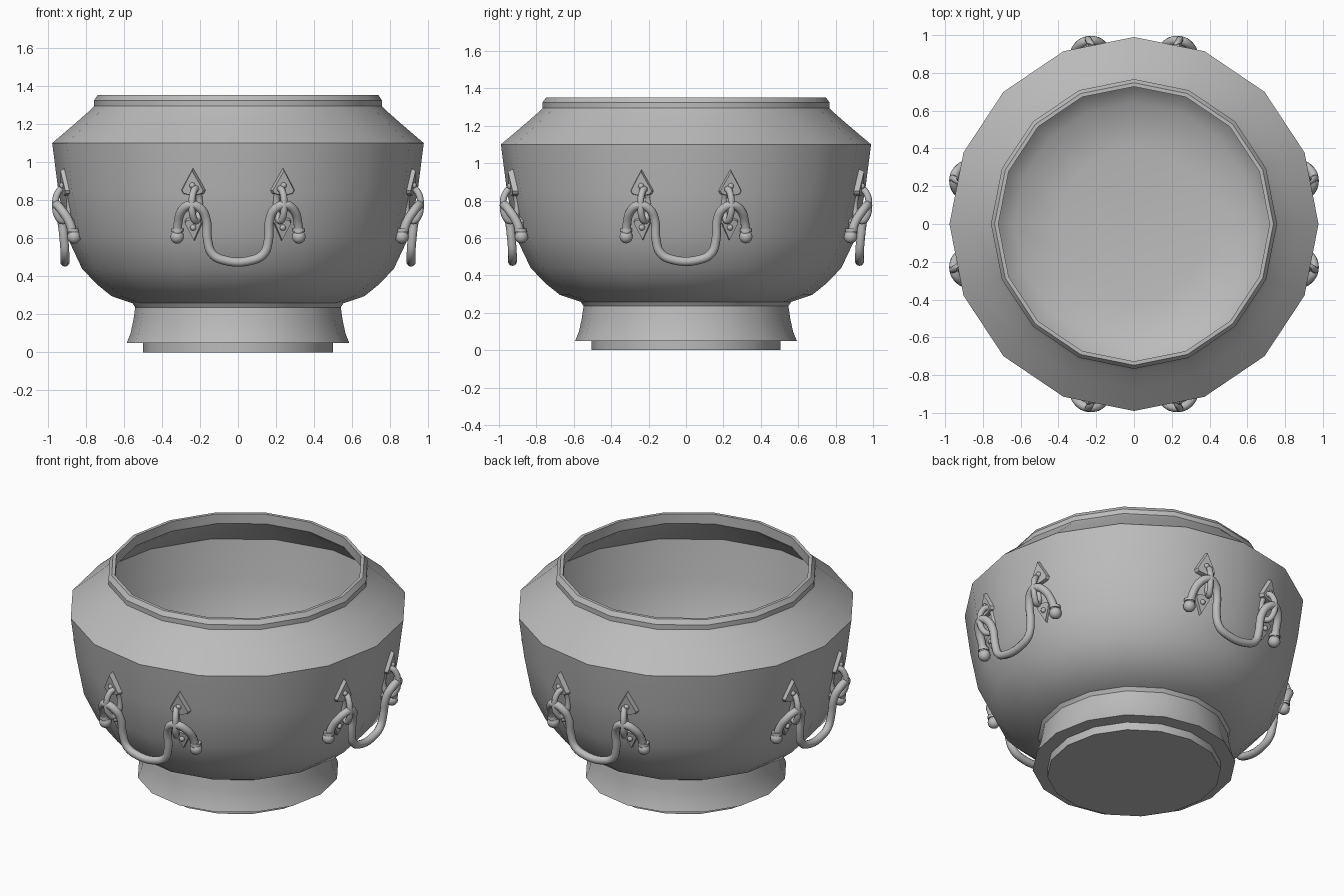
import bpy, bmesh, math
from mathutils import Matrix, Vector

cube = bpy.data.objects.get("Cube")
if cube:
    bpy.data.objects.remove(cube)

SIDES = 16
STRETCH = 1.013  # the pot is slightly deeper than wide

metal = bpy.data.materials.new("grey_metal")
metal.use_nodes = True
metal.diffuse_color = (0.5, 0.5, 0.5, 1)
metal.node_tree.nodes["Principled BSDF"].inputs["Base Color"].default_value = (0.5, 0.5, 0.5, 1)


def add_object(name, mesh, matrix=None):
    obj = bpy.data.objects.new(name, mesh)
    bpy.context.collection.objects.link(obj)
    if matrix is not None:
        obj.matrix_world = matrix
    if not mesh.materials:
        mesh.materials.append(metal)
    return obj


def smooth(obj, degrees):
    bpy.ops.object.select_all(action='DESELECT')
    obj.select_set(True)
    bpy.context.view_layer.objects.active = obj
    bpy.ops.object.shade_smooth_by_angle(angle=math.radians(degrees))


def lathe(name, profile):
    """Turn a (radius, height) profile around z and cap both ends."""
    bm = bmesh.new()
    rings = []
    for r, z in profile:
        turn = [math.tau * i / SIDES for i in range(SIDES)]
        rings.append([bm.verts.new((r * math.cos(a), r * STRETCH * math.sin(a), z)) for a in turn])
    for low, high in zip(rings, rings[1:]):
        for i in range(SIDES):
            j = (i + 1) % SIDES
            bm.faces.new((low[i], low[j], high[j], high[i]))
    bm.faces.new(rings[0][::-1])
    bm.faces.new(rings[-1])
    mesh = bpy.data.meshes.new(name)
    bm.to_mesh(mesh)
    bm.free()
    obj = add_object(name, mesh)
    smooth(obj, 32)
    return obj


# Foot: low plinth and flared skirt
lathe("foot_plinth", [(0.5, 0), (0.5, 0.06)])
lathe("foot_skirt", [(0.585, 0.05), (0.565, 0.1), (0.55, 0.17), (0.54, 0.24)])

# Bowl: outside up to the rim, then the inside back down to the floor
outside = [(0.54, 0.235), (0.555, 0.258), (0.665, 0.295), (0.745, 0.36), (0.82, 0.44),
           (0.9, 0.61), (0.945, 0.85), (0.977, 1.1)]
neck = [(0.86, 1.2), (0.775, 1.275), (0.757, 1.295), (0.757, 1.325), (0.738, 1.352),
        (0.718, 1.352), (0.718, 1.29), (0.74, 1.265)]
inside = [(r - 0.03, z + (0.03 if z < 0.5 else -0.015)) for r, z in reversed(outside[2:])]
lathe("bowl", outside + neck + inside + [(0.4, 0.29)])


def wall(z):
    """Outside radius of the bowl at a height."""
    for (r0, z0), (r1, z1) in zip(outside, outside[1:]):
        if z0 <= z <= z1:
            return r0 + (r1 - r0) * (z - z0) / (z1 - z0)


def tube(name, points, radius, cyclic=False):
    """Round tube through points, returned as a mesh."""
    curve = bpy.data.curves.new(name, 'CURVE')
    curve.dimensions = '3D'
    curve.bevel_depth = radius
    curve.bevel_resolution = 3
    curve.resolution_u = 5
    curve.use_fill_caps = True
    spline = curve.splines.new('BEZIER')
    spline.bezier_points.add(len(points) - 1)
    for bp, p in zip(spline.bezier_points, points):
        bp.co = p
        bp.handle_left_type = bp.handle_right_type = 'AUTO'
    spline.use_cyclic_u = cyclic
    temp = bpy.data.objects.new(name, curve)
    bpy.context.collection.objects.link(temp)
    graph = bpy.context.evaluated_depsgraph_get()
    mesh = bpy.data.meshes.new_from_object(temp.evaluated_get(graph))
    mesh.name = name
    bpy.data.objects.remove(temp)
    return mesh


def spade_plate(name, height, half_width):
    """Leaf-shaped plate standing in xz, with a rivet on its -y face."""
    half = [(0, 1), (0.25, 0.8), (0.7, 0.45), (1, 0.2), (0.85, 0.08), (0.4, 0.03)]
    outline = half + [(0, 0)] + [(-x, z) for x, z in reversed(half[1:])]
    bm = bmesh.new()
    back = bm.faces.new([bm.verts.new((x * half_width, 0.015, z * height)) for x, z in outline])
    front = bmesh.ops.extrude_face_region(bm, geom=[back])["geom"]
    for v in front:
        if isinstance(v, bmesh.types.BMVert):
            v.co = Vector((v.co.x * 0.85, -0.017, (v.co.z - 0.4 * height) * 0.87 + 0.4 * height))
    bmesh.ops.recalc_face_normals(bm, faces=bm.faces)
    spot = Matrix.Translation((0, -0.017, height * 0.4))
    bmesh.ops.create_uvsphere(bm, u_segments=12, v_segments=8, radius=0.016, matrix=spot)
    mesh = bpy.data.meshes.new(name)
    bm.to_mesh(mesh)
    bm.free()
    return mesh


# Swinging handle: (sideways, outward, height) from the hooked end to the middle
hook = [(0.32, 0.865, 0.61), (0.315, 0.885, 0.68), (0.295, 0.925, 0.745), (0.25, 0.952, 0.775),
        (0.2, 0.95, 0.758), (0.168, 0.93, 0.7), (0.16, 0.915, 0.59), (0.137, 0.91, 0.52),
        (0.08, 0.91, 0.486)]
path = [Vector((x, -d, z)) for x, d, z in hook]
bail_mesh = tube("handle_bail", path + [Vector((-p.x, p.y, p.z)) for p in reversed(path)], 0.024)

# Knob with collar for the hooked ends
bm = bmesh.new()
bmesh.ops.create_uvsphere(bm, u_segments=14, v_segments=10, radius=0.036)
bmesh.ops.create_cone(bm, cap_ends=True, segments=14, radius1=0.033, radius2=0.033,
                      depth=0.018, matrix=Matrix.Translation((0, -0.004, 0.034)))
knob_mesh = bpy.data.meshes.new("handle_knob")
bm.to_mesh(bm_mesh := knob_mesh)
bm.free()

# Oval link that carries the handle
link_points = [(0, 0.043 * math.cos(a), 0.085 * math.sin(a))
               for a in (math.tau * i / 8 for i in range(8))]
link_mesh = tube("handle_link", link_points, 0.018, True)
upper_mesh = spade_plate("upper_plate", 0.15, 0.066)
lower_mesh = spade_plate("lower_plate", 0.13, 0.05)

YAW = math.pi / SIDES
made = []
for k, side in enumerate(("front", "left", "back", "right")):
    out = 0.018 if k % 2 == 0 else 0.0
    place = Matrix.Rotation(k * math.pi / 2, 4, 'Z') @ Matrix.Translation((0, -out, 0))
    made.append(add_object(side + "_handle_bail", bail_mesh, place))
    for s, end in ((1, "a"), (-1, "b")):
        tag = "_" + end
        x = 0.235 * s

        def on_wall(z0, z1, flip):
            # Lay a plate against the sloping facet of the bowl
            lean = math.atan2(wall(z1) - wall(z0), z1 - z0)
            base = z1 if flip else z0
            spot = Vector((x, -(wall(base) - abs(x) * math.tan(YAW)) - 0.006, base))
            spin = Matrix.Rotation(math.pi if flip else 0, 4, 'Y')
            return (place @ Matrix.Translation(spot) @ Matrix.Rotation(s * YAW, 4, 'Z')
                    @ Matrix.Rotation(lean, 4, 'X') @ spin)

        made.append(add_object(side + "_upper_plate" + tag, upper_mesh, on_wall(0.82, 0.97, False)))
        made.append(add_object(side + "_lower_plate" + tag, lower_mesh, on_wall(0.58, 0.71, True)))
        link_at = Matrix.Translation((0.222 * s, -0.922, 0.775)) @ Matrix.Rotation(s * 0.5, 4, 'Z')
        made.append(add_object(side + "_handle_link" + tag, link_mesh, place @ link_at))
        knob_at = Matrix.Translation((0.32 * s, -0.862, 0.607))
        made.append(add_object(side + "_handle_knob" + tag, knob_mesh, place @ knob_at))

for obj in made:
    smooth(obj, 40)
